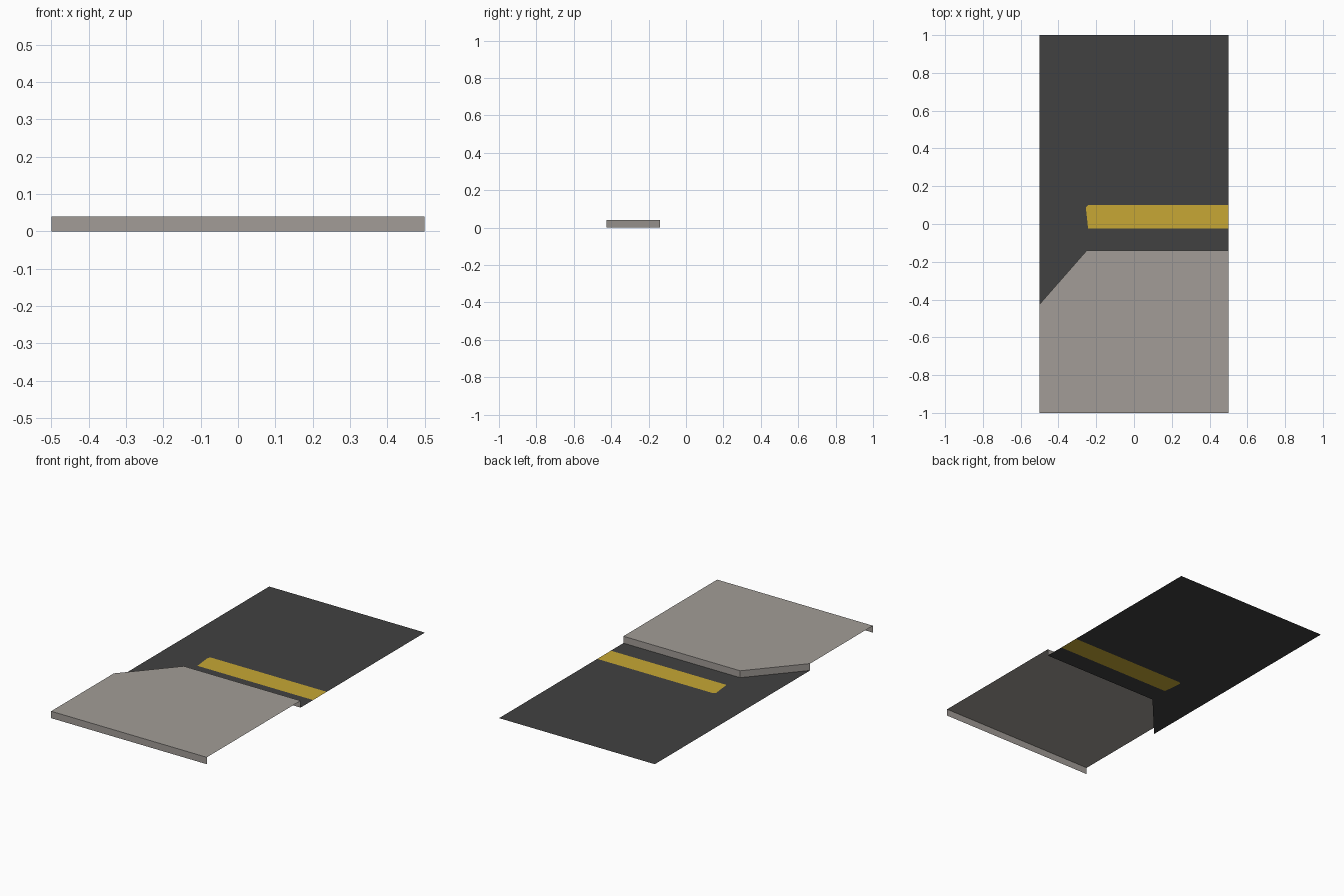
import bpy

if "Cube" in bpy.data.objects:
    bpy.data.objects.remove(bpy.data.objects["Cube"])


def material(name, rgb):
    m = bpy.data.materials.new(name)
    m.diffuse_color = (*rgb, 1)
    m.use_nodes = True
    m.node_tree.nodes["Principled BSDF"].inputs["Base Color"].default_value = m.diffuse_color
    return m


def mesh_object(name, verts, faces, mats, indices=None):
    me = bpy.data.meshes.new(name)
    me.from_pydata(verts, [], faces)
    for m in mats:
        me.materials.append(m)
    if indices:
        for p, i in zip(me.polygons, indices):
            p.material_index = i
    ob = bpy.data.objects.new(name, me)
    bpy.context.collection.objects.link(ob)
    return ob


asphalt = material("asphalt grey", (0.053, 0.053, 0.053))
paint = material("road yellow", (0.57, 0.39, 0.035))
concrete = material("pavement grey", (0.36, 0.335, 0.31))

H = 0.04
# kerb line from the right edge to the left edge
kerb = [(0.5, -0.14), (-0.25, -0.14), (-0.5, -0.425)]

# yellow line outline, with clipped corners at its left end
x0, y0, y1, c = -0.255, -0.025, 0.10, 0.012
line = [(0.5, y0), (0.5, y1), (x0 + c, y1), (x0, y1 - c), (x0, y0 + c), (x0 + c, y0)]

# road surface: one flat sheet with the yellow line cut into it
outer = [(0.5, 1), (-0.5, 1)] + kerb[::-1]
pts = line + outer
n = len(line)
above = [6, 7, 8, 9, 3, 2, 1]
below = [9, 10, 0, 5, 4, 3]
# left edge corner, kerb bend, kerb right end are 8, 9, 10
mesh_object("road", [(x, y, 0) for x, y in pts],
            [above, below, list(range(n))],
            [asphalt, paint], [0, 0, 1])

# raised pavement: open shell with top, kerb faces and front face
plan = kerb + [(-0.5, -1), (0.5, -1)]
k = len(plan)
verts = [(x, y, H) for x, y in plan] + [(x, y, 0) for x, y in plan]
walls = [[i, i + k, i + 1 + k, i + 1] for i in (0, 1, 3)]
mesh_object("pavement", verts, [list(range(k))] + walls, [concrete])
